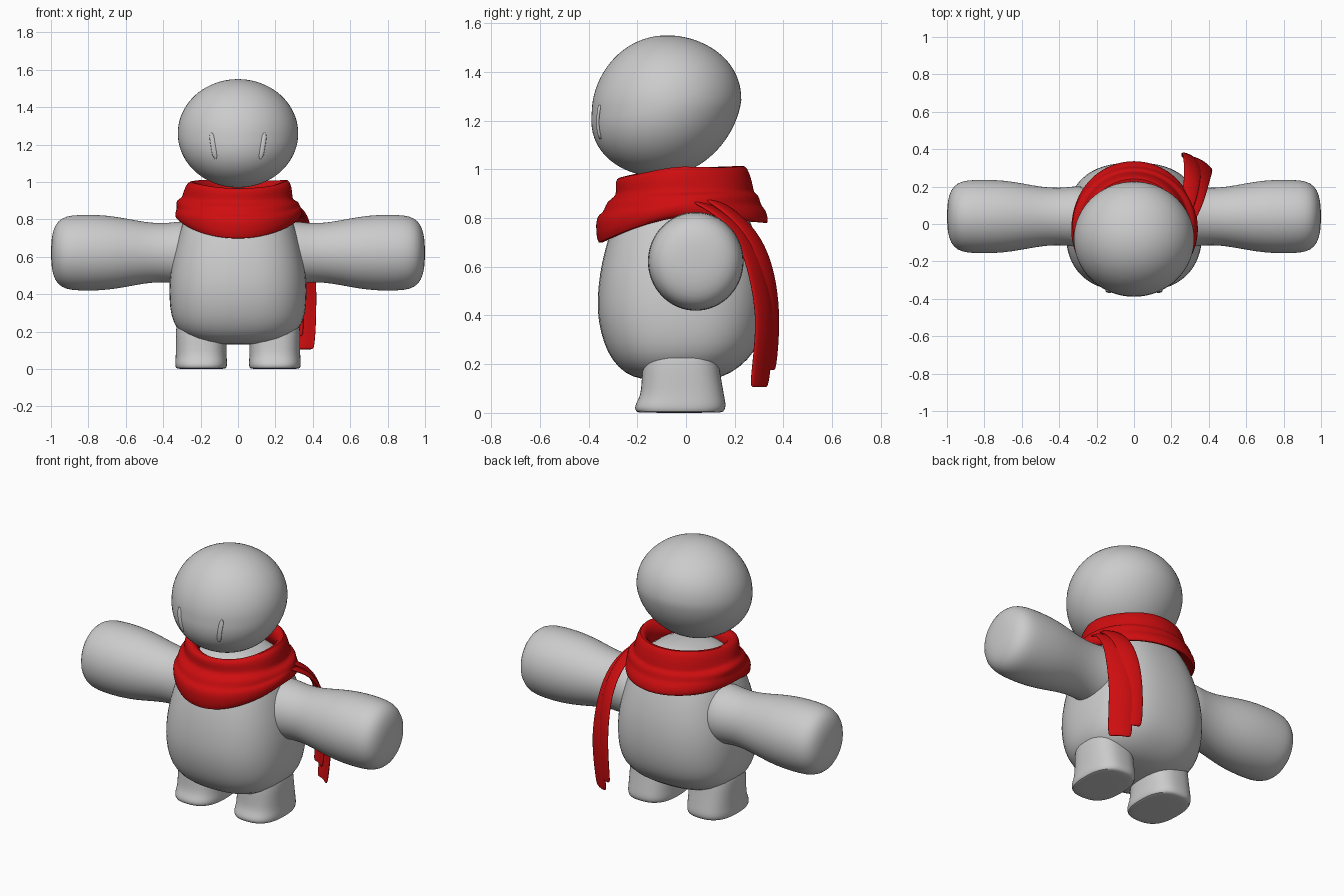
import bpy, bmesh, math
from mathutils import Vector

cube = bpy.data.objects.get("Cube")
if cube:
    bpy.data.objects.remove(cube, do_unlink=True)


def material(name, rgb):
    m = bpy.data.materials.new(name)
    m.use_nodes = True
    m.diffuse_color = (*rgb, 1)
    m.node_tree.nodes["Principled BSDF"].inputs["Base Color"].default_value = (*rgb, 1)
    return m


GREY = material("soft grey", (0.6, 0.6, 0.6))
RED = material("scarf red", (0.62, 0.004, 0.005))


def finish(name, bm, mat, subdiv=0, angle=60, thickness=0):
    bmesh.ops.recalc_face_normals(bm, faces=bm.faces)
    mesh = bpy.data.meshes.new(name)
    bm.to_mesh(mesh)
    bm.free()
    mesh.materials.append(mat)
    ob = bpy.data.objects.new(name, mesh)
    bpy.context.collection.objects.link(ob)
    if thickness:
        mod = ob.modifiers.new("Thickness", "SOLIDIFY")
        mod.thickness, mod.offset = thickness, 0
    if subdiv:
        mod = ob.modifiers.new("Smooth", "SUBSURF")
        mod.levels = mod.render_levels = subdiv
    bpy.ops.object.select_all(action="DESELECT")
    ob.select_set(True)
    bpy.context.view_layer.objects.active = ob
    bpy.ops.object.shade_smooth_by_angle(angle=math.radians(angle))
    return ob


def loft(name, rings, mat, caps=True, closed=False, **kw):
    """Skin a list of point loops; optionally cap the ends or join last to first."""
    bm = bmesh.new()
    loops = [[bm.verts.new(p) for p in ring] for ring in rings]
    pairs = list(zip(loops, loops[1:]))
    if closed:
        pairs.append((loops[-1], loops[0]))
    for a, b in pairs:
        for i in range(len(a)):
            j = (i + 1) % len(a)
            bm.faces.new((a[i], a[j], b[j], b[i]))
    if caps and not closed:
        bm.faces.new(loops[0])
        bm.faces.new(loops[-1])
    return finish(name, bm, mat, **kw)


def oval(z, cx, hx, front, back, n=2.0, count=32):
    """Rounded-square ring between a front and back depth."""
    pts = []
    for i in range(count):
        t = math.tau * i / count
        c, s = math.cos(t), math.sin(t)
        x = math.copysign(abs(c) ** (2 / n), c)
        y = math.copysign(abs(s) ** (2 / n), s)
        pts.append((cx + hx * x, (front + back) / 2 + (back - front) / 2 * y, z))
    return pts


# Body: height, half width, front, back
body = [(.13, .10, -.13, .06), (.145, .22, -.22, .15), (.185, .305, -.28, .22),
        (.25, .35, -.325, .285), (.33, .366, -.352, .315), (.42, .37, -.367, .33),
        (.52, .364, -.362, .33), (.62, .346, -.347, .317), (.72, .318, -.32, .29),
        (.80, .29, -.29, .26), (.87, .25, -.25, .225), (.93, .19, -.2, .18),
        (.97, .08, -.1, .08)]
loft("body", [oval(z, 0, x, f, b, 2.5) for z, x, f, b in body], GREY, subdiv=1)

# Head: egg that bulges toward the lower front
bm = bmesh.new()
bmesh.ops.create_uvsphere(bm, u_segments=64, v_segments=40, radius=1)


def head_point(p):
    y = -.08 + .307 * p.y + .035 * p.z * (1 if p.z < 0 else .1)
    z = 1.26 + .29 * p.z - .03 * (1 - p.z ** 2) * (-p.y) * .8
    return Vector((.322 * p.x, y, z))


for v in bm.verts:
    v.co = head_point(v.co.copy())
finish("head", bm, GREY)

for side, label in ((1, "left"), (-1, "right")):
    # Arm: turned profile along x with a rounded mitten end
    arm = [(.2, .165), (.31, .17), (.36, .16), (.45, .158), (.54, .172), (.65, .194),
           (.75, .204), (.85, .204), (.92, .197), (.965, .17), (.99, .12), (1.0, .05)]
    rings = []
    for x, r in arm:
        rings.append([(side * x, .04 + r * .97 * math.cos(math.tau * i / 32),
                       .622 + r * math.sin(math.tau * i / 32)) for i in range(32)])
    loft(label + "_arm", rings, GREY, subdiv=1)

    # Leg with a small toe lip and flat sole
    leg = [(.005, .12, -.19, .135), (.008, .135, -.205, .155), (.025, .139, -.212, .163),
           (.045, .139, -.205, .163), (.075, .136, -.187, .157), (.13, .136, -.183, .147),
           (.2, .136, -.178, .135), (.3, .13, -.17, .125)]
    loft(label + "_leg", [oval(z * 1.02 - .005, side * .197, x, f, b, 2.6) for z, x, f, b in leg],
         GREY, subdiv=1)

    # Slim raised eye bar that follows the face
    spine = []
    for k in range(9):
        u = k / 8
        x, z = side * (.12 + .022 * u), 1.115 + .145 * u
        px, pz = x / .322, (z - 1.235) / .29
        py = -math.sqrt(1 - px * px - pz * pz)
        spine.append(head_point(Vector((px, py, pz))))
    rings = []
    for k, p in enumerate(spine):
        w = .015 * math.sqrt(max(.08, 1 - (abs(k - 4) / 4) ** 6))
        rings.append([p + Vector((w * math.cos(math.tau * i / 12),
                                  .007 * math.sin(math.tau * i / 12), 0)) for i in range(12)])
    loft(label + "_eye", rings, GREY)

# Scarf wrap: section given as front (y, z), side (x, z), back (y, z)
section = [((-.20, .90), (.19, .93), (.19, .95)), ((-.235, .96), (.225, 1.0), (.215, 1.01)),
           ((-.275, .972), (.262, 1.015), (.242, 1.02)), ((-.292, .95), (.284, .98), (.262, .985)),
           ((-.285, .905), (.293, .93), (.278, .92)), ((-.295, .885), (.297, .91), (.278, .905)),
           ((-.325, .868), (.325, .90), (.298, .895)), ((-.335, .835), (.33, .875), (.305, .865)),
           ((-.345, .82), (.33, .865), (.31, .85)), ((-.37, .805), (.338, .85), (.33, .83)),
           ((-.37, .74), (.34, .82), (.338, .79)), ((-.362, .69), (.325, .80), (.335, .775)),
           ((-.335, .70), (.30, .81), (.305, .785)), ((-.27, .80), (.25, .86), (.24, .86))]
rings = []
for k in range(64):
    t = math.tau * k / 64
    c, s = math.cos(t), math.sin(t)
    w = abs(s) ** 1.4
    ring = []
    for j, (f, d, b) in enumerate(section):
        z = d[1] * (1 - w) + (b if s > 0 else f)[1] * w
        ripple = .005 * math.sin(3 * t + j * .9) * c * c
        ring.append(((d[0] + ripple) * c, (f[0] + b[0]) / 2 + (b[0] - f[0]) / 2 * s, z + ripple))
    rings.append(ring)
loft("scarf_wrap", rings, RED, closed=True, subdiv=1, angle=75)


# Scarf tails: two hanging strips over the left rear shoulder
def tail(name, path, half):
    bm = bmesh.new()
    rows = []
    for k, p in enumerate(path):
        w = half * (.8 if k == len(path) - 1 else min(1, .7 + .1 * k))
        across = Vector((.84, -.54, 0)) * w
        bow = Vector((.54, .84, 0)) * .012
        rows.append([bm.verts.new(Vector(p) + across * u + bow * (1 - u * u))
                     for u in (-1, -.5, 0, .5, 1)])
    for a, b in zip(rows, rows[1:]):
        for i in range(4):
            bm.faces.new((a[i], a[i + 1], b[i + 1], b[i]))
    finish(name, bm, RED, subdiv=2, thickness=.016)


tail("scarf_tail_long", [(.29, .04, .87), (.33, .15, .82), (.35, .25, .71), (.358, .30, .55),
                         (.362, .325, .40), (.36, .315, .25), (.352, .30, .12), (.352, .298, .105)], .068)
tail("scarf_tail_short", [(.28, .09, .88), (.305, .19, .82), (.312, .28, .72), (.31, .33, .58),
                          (.305, .35, .42), (.30, .345, .28), (.30, .335, .19), (.30, .333, .175)], .058)
